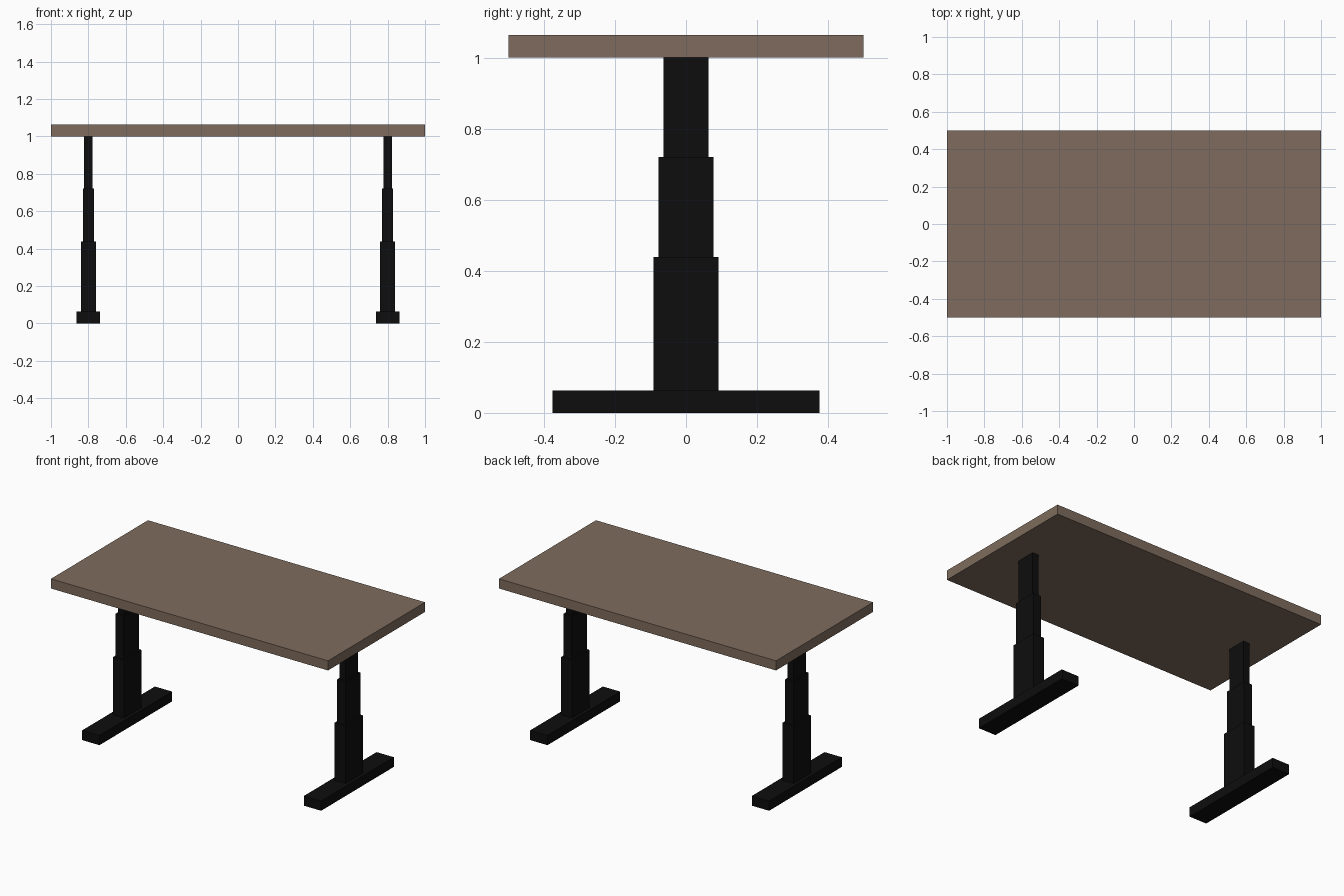
import bpy

if "Cube" in bpy.data.objects:
    bpy.data.objects.remove(bpy.data.objects["Cube"])


def material(name, rgb):
    m = bpy.data.materials.new(name)
    m.diffuse_color = (*rgb, 1.0)
    m.use_nodes = True
    m.node_tree.nodes["Principled BSDF"].inputs["Base Color"].default_value = m.diffuse_color
    return m


wood = material("brown_wood", (0.21, 0.148, 0.11))
black = material("black_metal", (0.004, 0.004, 0.004))


def box(name, x, half_x, half_y, z0, z1, mat):
    """Box centred on x and y = 0, spanning z0 to z1."""
    bpy.ops.mesh.primitive_cube_add(size=1)
    ob = bpy.context.object
    ob.name = name
    for v in ob.data.vertices:
        v.co.x = x + v.co.x * 2 * half_x
        v.co.y *= 2 * half_y
        v.co.z = z0 + (v.co.z + 0.5) * (z1 - z0)
    ob.data.materials.append(mat)
    return ob


# Desk top
box("desk_top", 0, 1.0, 0.5, 1.0, 1.063, wood)

# Telescoping legs on flat feet, one at each end
for side, x in (("left", -0.8), ("right", 0.8)):
    box(f"{side}_foot", x, 0.0625, 0.375, 0.0, 0.063, black)
    box(f"{side}_lower_leg", x, 0.04, 0.091, 0.063, 0.438, black)
    box(f"{side}_middle_leg", x, 0.029, 0.078, 0.438, 0.72, black)
    box(f"{side}_upper_leg", x, 0.0225, 0.064, 0.72, 1.0, black)
